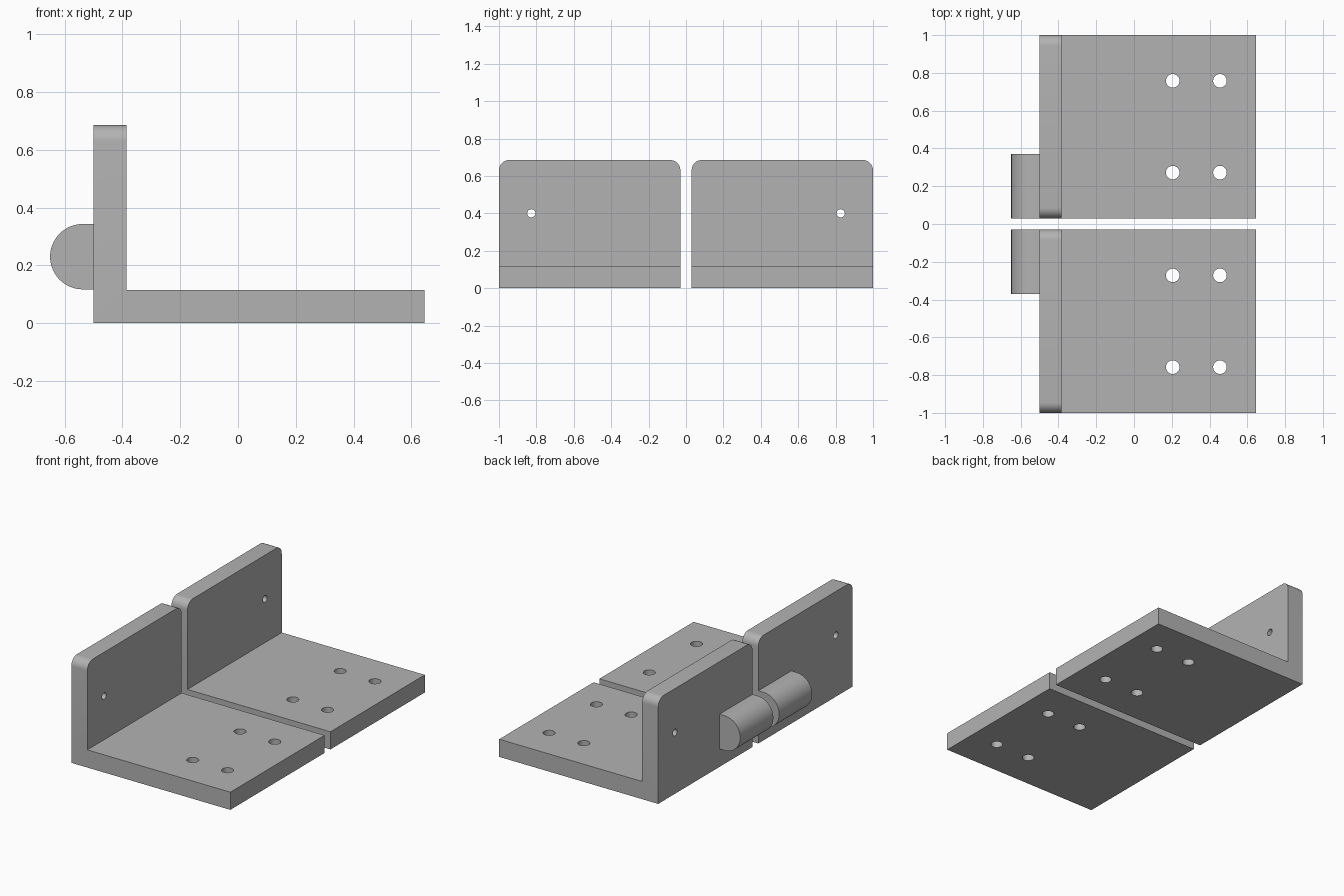
import bpy, bmesh, math
from mathutils import Matrix, Vector

cube = bpy.data.objects.get("Cube")
if cube:
    bpy.data.objects.remove(cube, do_unlink=True)

# Single grey metal
GREY = (0.45, 0.45, 0.45, 1.0)
metal = bpy.data.materials.new("grey_metal")
metal.use_nodes = True
metal.diffuse_color = GREY
metal.node_tree.nodes["Principled BSDF"].inputs["Base Color"].default_value = GREY

# Main dimensions
Y_IN, Y_OUT = 0.03, 1.0
X_BACK, X_WALL, X_FRONT = -0.5, -0.385, 0.645
THICK, HEIGHT = 0.115, 0.685
CORNER = 0.055


def new_object(name, bm):
    bmesh.ops.recalc_face_normals(bm, faces=bm.faces)
    mesh = bpy.data.meshes.new(name)
    bm.to_mesh(mesh)
    bm.free()
    mesh.materials.append(metal)
    obj = bpy.data.objects.new(name, mesh)
    bpy.context.collection.objects.link(obj)
    return obj


def extrude_profile(points, y0, y1):
    """Solid from an x-z profile, extruded along y."""
    bm = bmesh.new()
    face = bm.faces.new([bm.verts.new((x, y0, z)) for x, z in points])
    ext = bmesh.ops.extrude_face_region(bm, geom=[face])
    verts = [g for g in ext["geom"] if isinstance(g, bmesh.types.BMVert)]
    bmesh.ops.translate(bm, verts=verts, vec=(0, y1 - y0, 0))
    return bm


def add_drill(bm, location, radius, rotation=Matrix()):
    bmesh.ops.create_cone(bm, cap_ends=True, segments=32, radius1=radius,
                          radius2=radius, depth=0.4,
                          matrix=Matrix.Translation(Vector(location)) @ rotation)


def mirrored_copy(obj, name):
    bm = bmesh.new()
    bm.from_mesh(obj.data)
    bmesh.ops.scale(bm, vec=(1, -1, 1), verts=bm.verts)
    return new_object(name, bm)


def smooth(obj):
    bpy.ops.object.select_all(action="DESELECT")
    obj.select_set(True)
    bpy.context.view_layer.objects.active = obj
    bpy.ops.object.shade_smooth_by_angle(angle=math.radians(30))


# L-shaped bracket with rounded upper corners
bm = extrude_profile([(X_BACK, 0), (X_FRONT, 0), (X_FRONT, THICK), (X_WALL, THICK),
                      (X_WALL, HEIGHT), (X_BACK, HEIGHT)], Y_IN, Y_OUT)
top_edges = [e for e in bm.edges
             if all(v.co.z > HEIGHT - 0.01 for v in e.verts)
             and abs(e.verts[0].co.y - e.verts[1].co.y) < 0.01]
bmesh.ops.bevel(bm, geom=top_edges, offset=CORNER, segments=8, profile=0.5,
                affect="EDGES")
bracket = new_object("back_bracket", bm)

# Screw holes through the base and a small one through the wall
bm = bmesh.new()
for x in (0.205, 0.455):
    for y in (0.272, 0.758):
        add_drill(bm, (x, y, THICK / 2), 0.036)
add_drill(bm, (-0.44, 0.827, 0.40), 0.022, Matrix.Rotation(math.pi / 2, 4, "Y"))
drills = new_object("hole_cutter", bm)
drills.hide_render = True

cut = bracket.modifiers.new("holes", "BOOLEAN")
cut.operation = "DIFFERENCE"
cut.solver = "EXACT"
cut.object = drills
bpy.context.view_layer.objects.active = bracket
bpy.ops.object.modifier_apply(modifier=cut.name)
bpy.data.objects.remove(drills, do_unlink=True)

# Half-round hinge knuckle on the outside of the wall
RADIUS, KX, KZ, STEPS = 0.113, -0.537, 0.23, 32
arc = [(KX - RADIUS * math.sin(math.pi * i / STEPS),
        KZ + RADIUS * math.cos(math.pi * i / STEPS)) for i in range(STEPS + 1)]
profile = [(X_BACK, KZ + RADIUS)] + arc + [(X_BACK, KZ - RADIUS)]
knuckle = new_object("back_knuckle", extrude_profile(profile, Y_IN, 0.37))

# Matching front pair
parts = [bracket, knuckle,
         mirrored_copy(bracket, "front_bracket"),
         mirrored_copy(knuckle, "front_knuckle")]
for part in parts:
    smooth(part)
